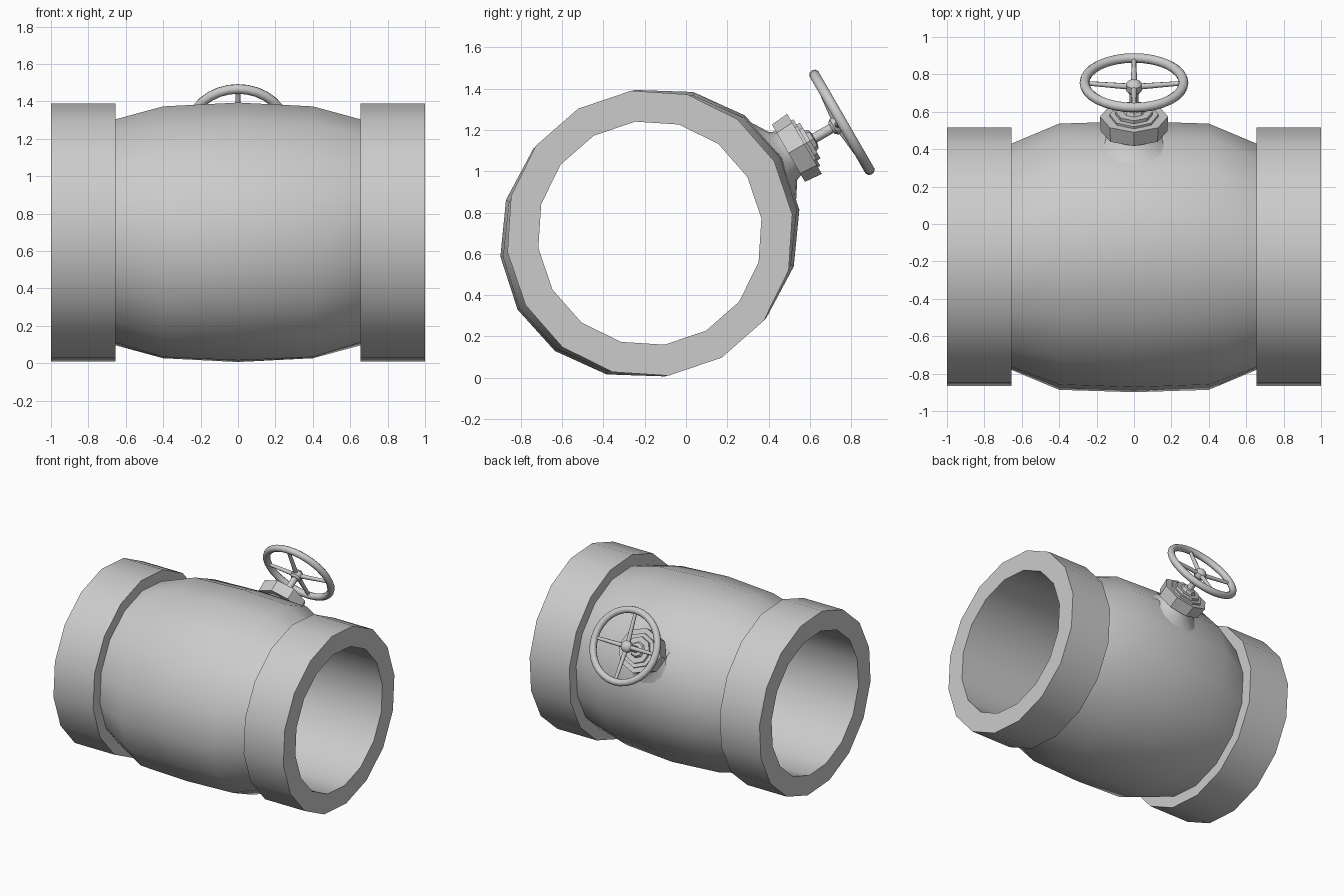
import bpy, bmesh, math
from mathutils import Matrix, Vector

if "Cube" in bpy.data.objects:
    bpy.data.objects.remove(bpy.data.objects["Cube"])

# Shared frame: pipe axis runs along x; local z is the stem direction (30 degrees above +y)
A = math.radians(30)
U = Vector((0, math.cos(A), math.sin(A)))
X = Vector((1, 0, 0))
V = U.cross(X)
C = Vector((0, -0.175, 0.70))
FRAME = Matrix.Translation(C) @ Matrix((X, V, U)).transposed().to_4x4()


def finish(bm, name, angle=35):
    bmesh.ops.recalc_face_normals(bm, faces=bm.faces)
    bm.transform(FRAME)
    mesh = bpy.data.meshes.new(name)
    bm.to_mesh(mesh)
    bm.free()
    ob = bpy.data.objects.new(name, mesh)
    bpy.context.collection.objects.link(ob)
    bpy.context.view_layer.objects.active = ob
    ob.select_set(True)
    bpy.ops.object.shade_smooth_by_angle(angle=math.radians(angle))
    ob.select_set(False)
    return ob


def loft(name, rings, closed=False, angle=35):
    """Join rings of points; cap the ends, or close the last ring to the first."""
    bm = bmesh.new()
    loops = [[bm.verts.new(p) for p in r] for r in rings]
    n = len(loops[0])
    pairs = list(zip(loops, loops[1:])) + ([(loops[-1], loops[0])] if closed else [])
    for a, b in pairs:
        for i in range(n):
            j = (i + 1) % n
            bm.faces.new((a[i], a[j], b[j], b[i]))
    if not closed:
        bm.faces.new(loops[0])
        bm.faces.new(loops[-1])
    return finish(bm, name, angle)


def circle(n):
    return [(math.cos(2 * math.pi * i / n), math.sin(2 * math.pi * i / n)) for i in range(n)]


def pipe_ring(x, along, across):
    return [(x, s * across, c * along) for c, s in circle(16)]


def stem_ring(h, rx, ry, n):
    return [(c * rx, s * ry, h) for c, s in circle(n)]


# Barrel with slightly elongated bulge, open bore inside
barrel = [(-0.66, .608, .608), (-0.4, .73, .667), (0, .74, .69), (0.4, .73, .667), (0.66, .608, .608),
          (0.66, .545, .545), (-0.66, .545, .545)]
loft("barrel", [pipe_ring(*p) for p in barrel], closed=True)

# End collars
for side, name in ((-1, "left_collar"), (1, "right_collar")):
    prof = [(0.655, .545), (0.655, .696), (1, .696), (1, .545)]
    loft(name, [pipe_ring(side * x, r, r) for x, r in prof], closed=True)

# Flared neck between barrel and bonnet
loft("neck", [stem_ring(h, r, r, 16) for h, r in ((.66, .26), (.705, .20), (.745, .135), (.79, .115))])

# Octagonal bonnet
loft("bonnet", [stem_ring(h, rx, ry, 8) for h, rx, ry in ((.775, .178, .160), (.865, .182, .168))], angle=25)

# Stepped gland cap and stem
cap = [(.86, .13), (.878, .13), (.878, .10), (.897, .10), (.897, .06), (.915, .05), (.92, .03)]
loft("gland_cap", [stem_ring(h, r, r, 8) for h, r in cap], angle=25)
loft("stem", [stem_ring(h, .024, .024, 12) for h in (.90, 1.06)])

# Handwheel hub
hub = [(1.015, .03), (1.03, .043), (1.065, .043), (1.08, .03), (1.088, .018)]
loft("wheel_hub", [stem_ring(h, r, r, 12) for h, r in hub])

# Handwheel rim
rim = []
for c, s in circle(32):
    rim.append([((.265 + .026 * a) * c, (.265 + .026 * a) * s, 1.074 + .026 * b) for a, b in circle(10)])
loft("wheel_rim", rim, closed=True, angle=60)

# Four tapered spokes rising from the hub to the rim
for k in range(4):
    t = k * math.pi / 2
    d, e = Vector((math.cos(t), math.sin(t), 0)), Vector((-math.sin(t), math.cos(t), 0))
    ends = []
    for r, h, w in ((.02, 1.05, .017), (.265, 1.072, .012)):
        ends.append([d * r + e * (a * w) + Vector((0, 0, h + b * w)) for a, b in circle(8)])
    loft(f"spoke_{k + 1}", ends, angle=60)
